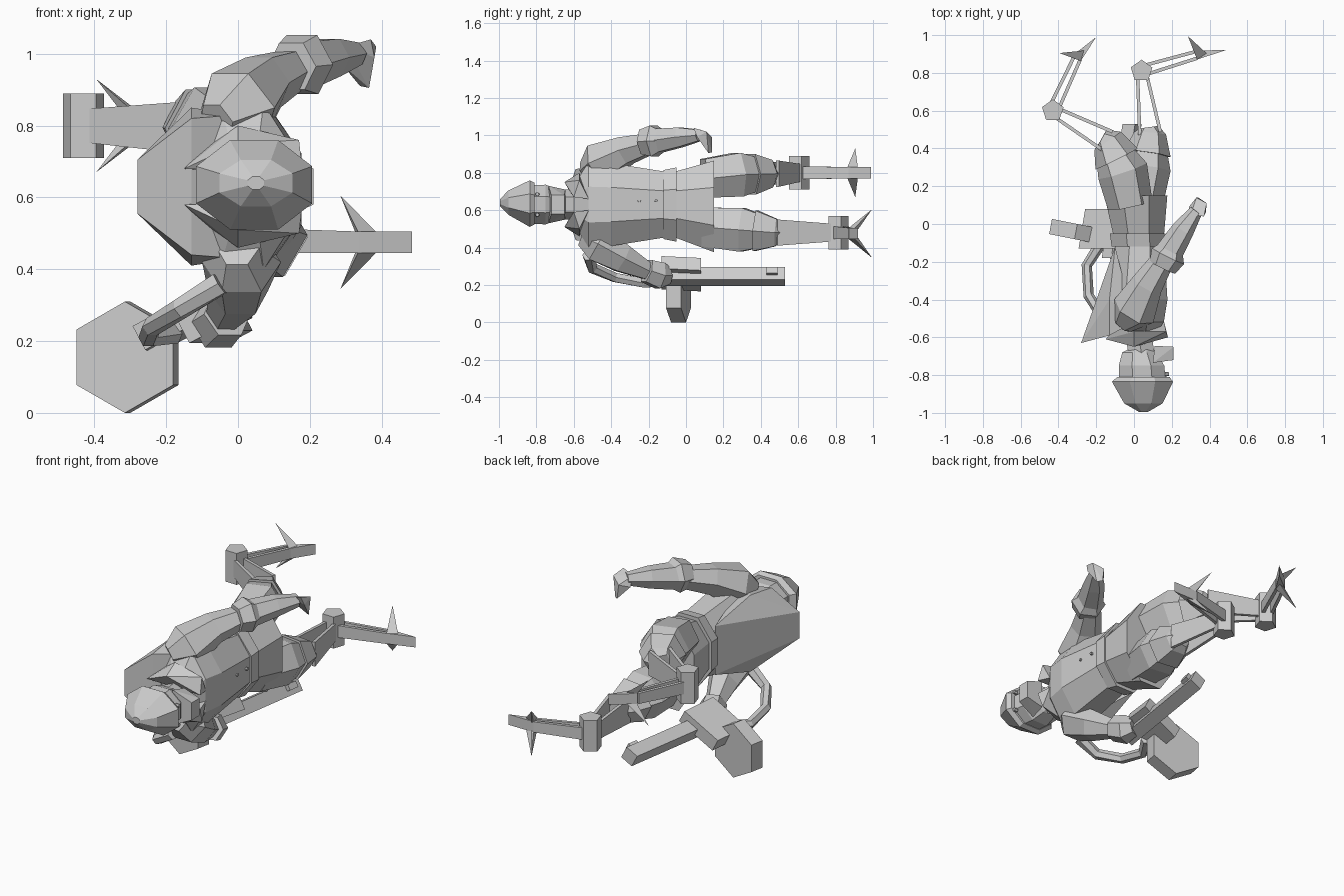
import bpy, bmesh, math
from mathutils import Vector as V

if "Cube" in bpy.data.objects:
    bpy.data.objects.remove(bpy.data.objects["Cube"])

MID = 0.63   # body's left/right symmetry plane (the figure lies along y, chest to +x)


def finish(bm, name):
    bmesh.ops.recalc_face_normals(bm, faces=bm.faces)
    me = bpy.data.meshes.new(name)
    bm.to_mesh(me)
    bm.free()
    ob = bpy.data.objects.new(name, me)
    bpy.context.collection.objects.link(ob)
    return ob


def skin(name, rings):
    """Join equal-sized rings of points into a closed shell."""
    bm = bmesh.new()
    vs = [[bm.verts.new(p) for p in r] for r in rings]
    n = len(vs[0])
    for a, b in zip(vs, vs[1:]):
        for i in range(n):
            j = (i + 1) % n
            bm.faces.new((a[i], a[j], b[j], b[i]))
    bm.faces.new(vs[0])
    bm.faces.new(vs[-1])
    return finish(bm, name)


def loft(name, sections, n=8, turn=0.5):
    """Sections (y, centre x, centre z, half x, half z) stacked along the body."""
    return skin(name, [[(cx + rx * math.cos((i + turn) * math.tau / n), y,
                         cz + rz * math.sin((i + turn) * math.tau / n)) for i in range(n)]
                       for y, cx, cz, rx, rz in sections])


def limb(name, path, n=6):
    """Tapered polygonal tube; path holds (point, radius)."""
    pts = [V(p) for p, r in path]
    rings = []
    for k, (p, r) in enumerate(path):
        d = (pts[min(k + 1, len(pts) - 1)] - pts[max(k - 1, 0)]).normalized()
        u = d.cross(V((0, 0, 1))).normalized()
        w = u.cross(d)
        rings.append([pts[k] + r * (u * math.cos(i * math.tau / n) + w * math.sin(i * math.tau / n))
                      for i in range(n)])
    return skin(name, rings)


def hull(name, pts):
    bm = bmesh.new()
    for p in pts:
        bm.verts.new(p)
    bmesh.ops.convex_hull(bm, input=bm.verts)
    return finish(bm, name)


def beam(name, a, b, width, thick, roll):
    """Box from a to b, its wide side rolled by an angle in the xz plane."""
    u = V((math.cos(roll), 0, math.sin(roll))) * width / 2
    w = V((-math.sin(roll), 0, math.cos(roll))) * thick / 2
    return skin(name, [[V(p) + u + w, V(p) - u + w, V(p) - u - w, V(p) + u - w] for p in (a, b)])


# Torso, belt and coat skirt
loft("jacket", [(-0.6, 0.02, MID, 0.09, 0.11), (-0.52, 0.01, MID, 0.16, 0.25),
                (-0.4, 0.02, MID, 0.17, 0.24), (-0.11, 0.03, MID, 0.14, 0.19)])
loft("belt", [(-0.12, 0.025, MID, 0.155, 0.2), (-0.05, 0.02, MID, 0.16, 0.215)])
loft("coat_skirt", [(-0.06, 0.025, MID, 0.145, 0.19), (0.15, 0.01, 0.62, 0.18, 0.265)])
hull("back_hump", [p for s in (-1, 1) for p in (
    (-0.28, -0.63, MID + 0.075 * s), (-0.13, -0.59, MID + 0.19 * s), (-0.13, -0.4, MID + 0.22 * s),
    (-0.1, -0.12, MID + 0.14 * s), (0, -0.52, MID + 0.2 * s))])

# Neck, head, cap and mask
loft("neck", [(-0.69, 0.04, MID, 0.08, 0.08), (-0.56, 0.02, MID, 0.08, 0.08)], 6)
loft("head", [(-0.84, 0.045, MID, 0.135, 0.11), (-0.75, 0.04, MID, 0.13, 0.115),
              (-0.68, 0.03, MID, 0.1, 0.085), (-0.655, 0.04, MID, 0.06, 0.06)])
loft("cap", [(-0.995, 0.05, 0.64, 0.025, 0.02), (-0.95, 0.05, 0.64, 0.11, 0.07),
             (-0.835, 0.045, 0.635, 0.175, 0.135), (-0.81, 0.05, 0.635, 0.15, 0.12)])
hull("chin_mask", [p for s in (-1, 1) for p in (
    (0.21, -0.65, MID + 0.05 * s), (0.21, -0.72, MID + 0.05 * s), (0.11, -0.645, MID + 0.08 * s),
    (0.1, -0.735, MID + 0.1 * s))])
for s in (-1, 1):
    hull("collar_flap", [(-0.15, -0.61, MID + 0.05 * s), (0.0, -0.65, MID + 0.12 * s),
                         (0.0, -0.57, MID + 0.17 * s), (0.18, -0.6, MID + 0.04 * s),
                         (0.16, -0.52, MID + 0.03 * s), (0.17, -0.57, MID + 0.13 * s),
                         (-0.1, -0.55, MID + 0.1 * s)])
    limb("eye", [((0.165, -0.795, MID + 0.055 * s), 0.012), ((0.185, -0.795, MID + 0.055 * s), 0.01)])
for y in (-0.25, -0.16):
    limb("button", [((0.155, y, 0.65), 0.009), ((0.175, y, 0.65), 0.008)])

# Free arm
limb("upper_arm", [((-0.06, -0.53, 0.81), 0.06), ((0.0, -0.46, 0.85), 0.12),
                   ((0.07, -0.32, 0.92), 0.085), ((0.16, -0.18, 0.96), 0.06)])
limb("glove_cuff", [((0.15, -0.23, 0.965), 0.075), ((0.18, -0.17, 0.97), 0.095),
                    ((0.2, -0.13, 0.97), 0.065)])
limb("forearm", [((0.18, -0.16, 0.97), 0.075), ((0.26, -0.03, 0.99), 0.06), ((0.33, 0.07, 1.0), 0.035)])
hull("hand", [(0.3, 0.05, 1.02), (0.37, 0.04, 1.04), (0.29, 0.09, 0.97), (0.33, 0.14, 0.99),
              (0.385, 0.11, 1.02), (0.34, 0.14, 0.91), (0.365, 0.12, 0.905), (0.38, 0.06, 0.99)])

# Weapon arm and the hose wrapping it
limb("upper_arm_low", [((0.0, -0.55, 0.46), 0.06), ((0.01, -0.47, 0.42), 0.11),
                       ((0.0, -0.34, 0.34), 0.085), ((-0.04, -0.2, 0.27), 0.05)])
limb("cuff_low", [((-0.03, -0.21, 0.275), 0.07), ((-0.06, -0.14, 0.25), 0.08),
                  ((-0.08, -0.09, 0.25), 0.05)])
limb("hose", [((-0.05, -0.52, 0.36), 0.035), ((-0.16, -0.5, 0.29), 0.03), ((-0.24, -0.38, 0.24), 0.028),
              ((-0.25, -0.22, 0.21), 0.028), ((-0.18, -0.11, 0.22), 0.03)])

# Gun: receiver, long barrel, sight, six-sided drum
beam("receiver", (-0.17, -0.13, 0.265), (-0.135, 0.08, 0.255), 0.24, 0.075, math.radians(28))
beam("barrel", (-0.12, -0.18, 0.245), (-0.01, 0.53, 0.245), 0.075, 0.075, math.radians(28))
beam("sight", (0.0, 0.43, 0.268), (0.01, 0.49, 0.268), 0.05, 0.035, math.radians(28))
skin("drum", [[(cx + 0.155 * math.sin(i * math.tau / 6), y - 0.2 * 0.155 * math.sin(i * math.tau / 6),
                0.155 + 0.155 * math.cos(i * math.tau / 6)) for i in range(6)]
              for cx, y in ((-0.315, -0.08), (-0.3, 0.0))])

# Legs: thigh, blade shin, hinge, blade foot with three claws
legs = {
    "upper_leg": dict(hip=(-0.02, 0.1, 0.77), mid=(-0.06, 0.28, 0.79), knee=(-0.14, 0.44, 0.795),
                      hinge=(-0.43, 0.6, 0.8), ankle=(-0.3, 0.88, 0.8), toe=(-0.2, 0.99, 0.8),
                      claw=(-0.395, 0.905, 0.8)),
    "lower_leg": dict(hip=(0.03, 0.1, 0.51), mid=(0.06, 0.3, 0.495), knee=(0.085, 0.48, 0.48),
                      hinge=(0.04, 0.81, 0.48), ankle=(0.33, 0.895, 0.475), toe=(0.484, 0.92, 0.475),
                      claw=(0.285, 0.995, 0.475)),
}


def blades(name, a, b, gap_a, gap_b, wide_a, wide_b):
    """Pair of thin plates standing parallel to z between a and b."""
    a, b = V(a), V(b)
    side = (b - a).cross(V((0, 0, 1))).normalized()
    for s in (-1, 1):
        rings = []
        for p, g, h in ((a, gap_a, wide_a), (b, gap_b, wide_b)):
            rings.append([p + side * (s * g + t * 0.009) + V((0, 0, z * h / 2))
                          for t, z in ((-1, -1), (1, -1), (1, 1), (-1, 1))])
        skin(name, rings)


for name, L in legs.items():
    hip, mid, knee, hinge, ankle = (V(L[k]) for k in ("hip", "mid", "knee", "hinge", "ankle"))
    limb(name + "_thigh", [(hip, 0.12), (mid, 0.135), (knee.lerp(mid, 0.25), 0.09)])
    limb(name + "_knee_cuff", [(mid.lerp(knee, 0.4), 0.125), (knee, 0.085), (knee.lerp(hinge, 0.1), 0.05)])
    blades(name + "_shin", knee, hinge, 0.055, 0.022, 0.14, 0.09)
    blades(name + "_foot", hinge, ankle, 0.025, 0.018, 0.07, 0.06)
    # pentagonal hinge
    skin(name + "_hinge", [[hinge + V((0.06 * math.cos(i * math.tau / 5 + 0.3),
                                       0.06 * math.sin(i * math.tau / 5 + 0.3), z))
                            for i in range(5)] for z in (-0.09, 0.09)])
    # toe and side claws
    toe, claw = V(L["toe"]), V(L["claw"])
    side = (toe - ankle).cross(V((0, 0, 1))).normalized() * 0.025
    up = V((0, 0, 0.03))
    hull(name + "_toe", [ankle + side + up, ankle + side - up, ankle - side + up, ankle - side - up,
                         toe + up, toe - up])
    fwd = (toe - ankle) * 0.35
    for s in (-1, 1):
        hull(name + "_claw", [ankle + side + s * up, ankle - side + s * up, ankle + fwd + s * up,
                              ankle + fwd * 0.4 - s * up * 0.3, claw + V((0, 0, 0.13 * s))])
